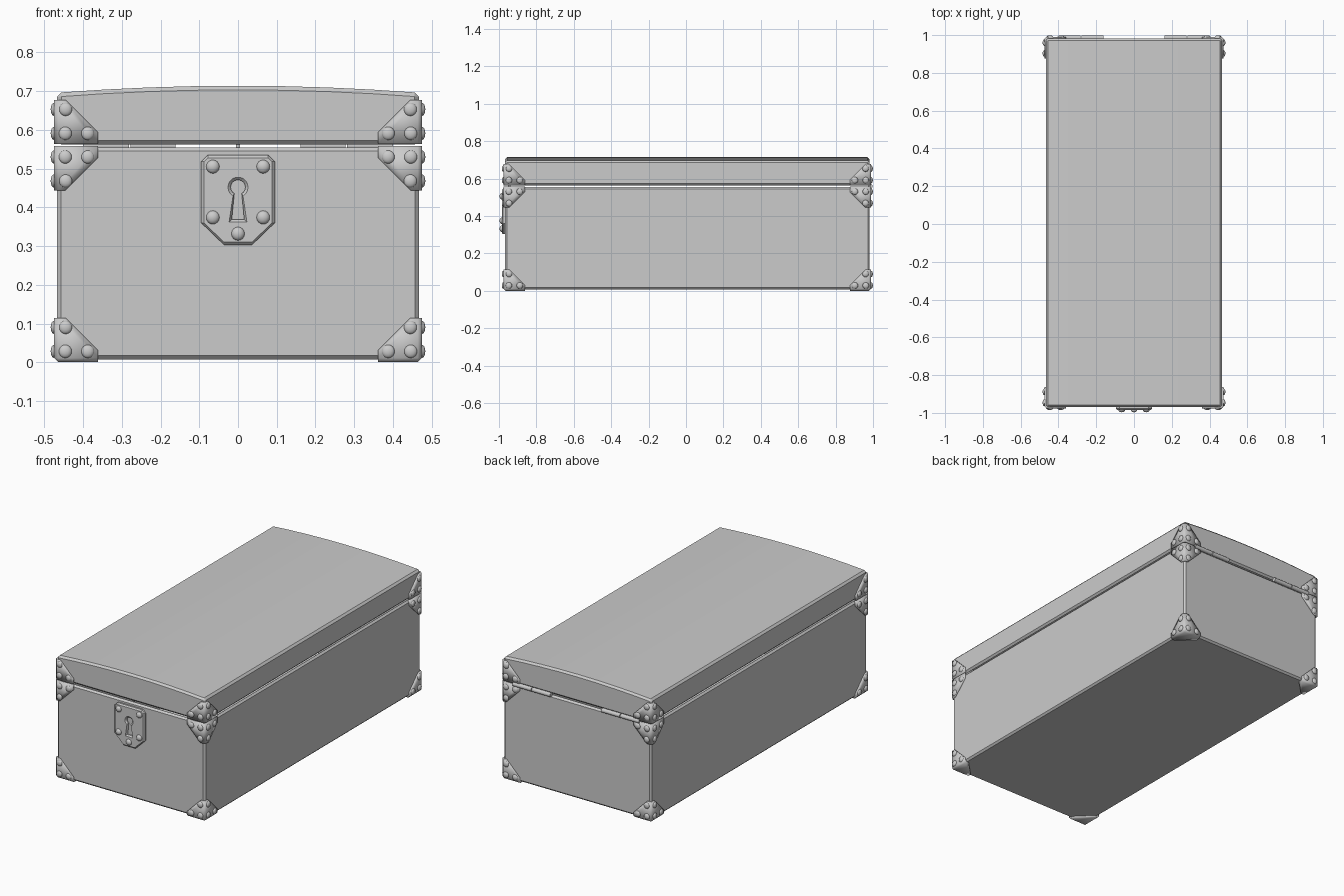
import bpy, bmesh, math
from mathutils import Matrix, Vector

if "Cube" in bpy.data.objects:
    bpy.data.objects.remove(bpy.data.objects["Cube"])

YC, HX, HY = 0.007, 0.467, 0.975      # chest centre in y, half sizes
BX, BY = 0.475, 0.983                 # outer half sizes of the corner brackets


def finish(name, bm, smooth=None):
    me = bpy.data.meshes.new(name)
    bm.to_mesh(me)
    bm.free()
    ob = bpy.data.objects.new(name, me)
    bpy.context.collection.objects.link(ob)
    if smooth:
        bpy.ops.object.select_all(action='DESELECT')
        ob.select_set(True)
        bpy.context.view_layer.objects.active = ob
        bpy.ops.object.shade_smooth_by_angle(angle=math.radians(smooth))
    return ob


def loft(rings):
    """Closed solid through rings of equal point count."""
    bm = bmesh.new()
    vs = [[bm.verts.new(p) for p in r] for r in rings]
    n = len(rings[0])
    for a, b in zip(vs, vs[1:]):
        for i in range(n):
            bm.faces.new((a[i], a[(i + 1) % n], b[(i + 1) % n], b[i]))
    bm.faces.new(vs[0])
    bm.faces.new(vs[-1])
    bmesh.ops.recalc_face_normals(bm, faces=bm.faces)
    return bm


def hollow(bm, up, wall, depth):
    """Sink a cavity into the face that looks along z direction 'up'."""
    bm.normal_update()
    f = max(bm.faces, key=lambda q: q.normal.z * up)
    bmesh.ops.inset_region(bm, faces=[f], thickness=wall)
    new = bmesh.ops.extrude_discrete_faces(bm, faces=[f])['faces'][0]
    bmesh.ops.translate(bm, verts=new.verts, vec=(0, 0, -up * depth))


def chamfer(ob, width):
    m = ob.modifiers.new('chamfer', 'BEVEL')
    m.width, m.segments, m.limit_method = width, 1, 'ANGLE'


def rivet(bm, pos, axis, r, h):
    s = [r, r, r]
    s[axis] = h
    bmesh.ops.create_uvsphere(bm, u_segments=14, v_segments=8, radius=1,
                              matrix=Matrix.Translation(pos) @ Matrix.Diagonal((*s, 1)))


# hollow box body
def prism(profile):
    return loft([[(x, YC + s * HY, z) for x, z in profile] for s in (-1, 1)])


bm = prism([(-HX, 0.007), (HX, 0.007), (HX, 0.555), (-HX, 0.555)])
hollow(bm, 1, 0.03, 0.51)
chamfer(finish('chest_body', bm), 0.01)

# arched lid, hollow underneath
arc = [(HX * i / 4, 0.714 - 0.018 * (i / 4) ** 2) for i in range(4, -5, -1)]
bm = prism([(-HX, 0.562), (HX, 0.562)] + arc)
hollow(bm, -1, 0.03, 0.09)
chamfer(finish('chest_lid', bm), 0.011)


# corner brackets: folded plates with domed rivets
def bracket(name, sx, sy, sz, z0, three):
    c, L, s = 0.011, 0.114, 0.03
    k = c if three else 0
    front = [(c, 0, k), (L, 0, k), (L, 0, s), (s, 0, L), (c, 0, L)]
    swap = lambda f: [(b, a, w) for a, b, w in f]
    faces = [front, swap(front), [(c, 0, k), (c, 0, L), (0, c, L), (0, c, k)]]
    if three:
        fold = [(c, 0, c), (L, 0, c), (L, c, 0), (c, c, 0)]
        faces += [[(c, c, 0), (L, c, 0), (L, s, 0), (s, L, 0), (c, L, 0)],
                  fold, swap(fold), [(c, 0, c), (0, c, c), (c, c, 0)]]
    place = lambda p: Vector((sx * (BX - p[0]), YC + sy * (BY - p[1]), z0 + sz * p[2]))
    bm = bmesh.new()
    for f in faces:
        bm.faces.new([bm.verts.new(place(p)) for p in f])
    bmesh.ops.remove_doubles(bm, verts=bm.verts, dist=1e-5)
    bmesh.ops.recalc_face_normals(bm, faces=bm.faces)
    bm.normal_update()
    bm.faces.ensure_lookup_table()
    if bm.faces[0].normal.y * sy < 0:
        bmesh.ops.reverse_faces(bm, faces=bm.faces)
    ob = finish(name, bm, 50)
    m = ob.modifiers.new('thickness', 'SOLIDIFY')
    m.thickness, m.offset = 0.012, -1
    bm = bmesh.new()
    for u, w in ((0.029, 0.028), (0.087, 0.028), (0.03, 0.09)):
        rivet(bm, place((u, 0, w)), 1, 0.017, 0.009)
        rivet(bm, place((0, u, w)), 0, 0.017, 0.009)
    finish(name + '_rivets', bm, 60)


for sx in (-1, 1):
    for sy in (-1, 1):
        tag = ('front' if sy < 0 else 'back') + ('_left' if sx < 0 else '_right')
        bracket('base_bracket_' + tag, sx, sy, 1, 0.0, True)
        bracket('rim_bracket_' + tag, sx, sy, -1, 0.558, False)
        bracket('lid_bracket_' + tag, sx, sy, 1, 0.563, False)

# hinge knuckles along the back
for sx in (-1, 1):
    for i, (x0, x1) in enumerate(((0.162, 0.278), (0.282, 0.40))):
        bm = bmesh.new()
        bmesh.ops.create_cone(
            bm, cap_ends=True, segments=16, radius1=0.012, radius2=0.012, depth=x1 - x0,
            matrix=Matrix.Translation((sx * (x0 + x1) / 2, 0.986, 0.559))
            @ Matrix.Rotation(math.pi / 2, 4, 'Y'))
        finish(f"hinge_{'left' if sx < 0 else 'right'}_{i + 1}", bm, 40)

# lock plate with chamfered rim
def plate_ring(y, k):
    half = [(0.078, 0.535 - k), (0.095 - k, 0.518), (0.095 - k, 0.36), (0.036, 0.303 + k)]
    return [(x, y, z) for x, z in half] + [(-x, y, z) for x, z in reversed(half)]


plate = finish('lock_plate', loft([plate_ring(-0.96, 0), plate_ring(-0.978, 0),
                                   plate_ring(-0.985, 0.007)]))


# keyhole sunk into the plate
def key_ring(y, k):
    r = 0.019 + k
    pts = [(r * math.cos(math.radians(a)), y, 0.452 + r * math.sin(math.radians(a)))
           for a in range(-60, 241, 20)]
    return pts + [(-0.016 - k, y, 0.369 - k), (0.016 + k, y, 0.369 - k)]


cutter = finish('keyhole_cutter', loft([key_ring(-1.01, 0.007), key_ring(-0.985, 0.007),
                                        key_ring(-0.978, 0), key_ring(-0.972, 0)]))
cutter.hide_render = True
cutter.hide_viewport = True
m = plate.modifiers.new('keyhole', 'BOOLEAN')
m.object, m.operation, m.solver = cutter, 'DIFFERENCE', 'EXACT'

# lock rivets
bm = bmesh.new()
for x, z in ((-0.065, 0.505), (0.065, 0.505), (-0.065, 0.374), (0.065, 0.374), (0, 0.332)):
    rivet(bm, (x, -0.985, z), 1, 0.0175, 0.012)
finish('lock_rivets', bm, 60)

# lock tongue bridging the lid gap
bm = bmesh.new()
bmesh.ops.create_cube(bm, size=1, matrix=Matrix.Translation((0, -0.945, 0.56))
                      @ Matrix.Diagonal((0.01, 0.015, 0.06, 1)))
finish('lock_tongue', bm)
